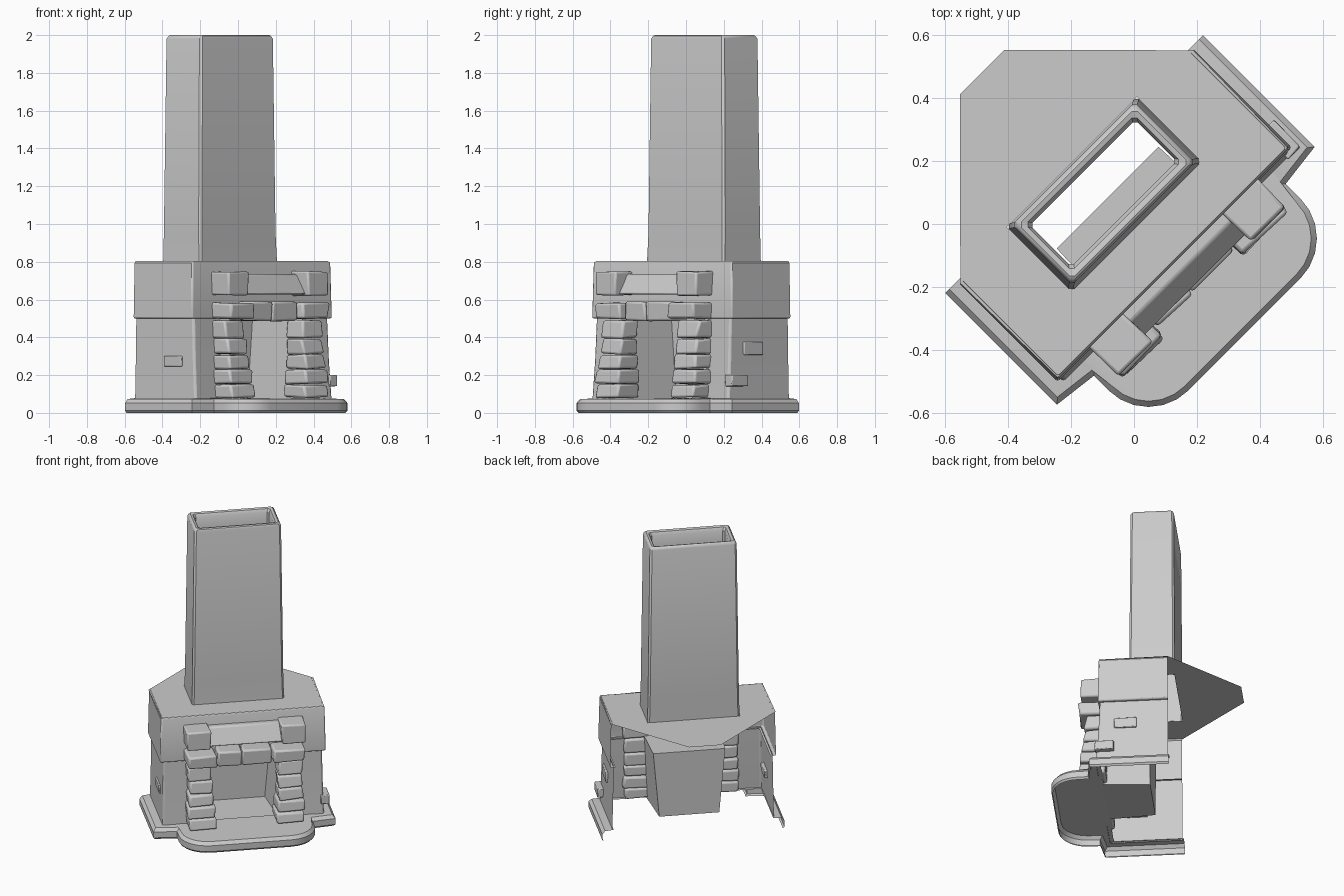
import bpy, bmesh, math, random
from mathutils import Vector

if "Cube" in bpy.data.objects:
    bpy.data.objects.remove(bpy.data.objects["Cube"])

random.seed(4)
R2 = math.sqrt(2)


def P(u, v, z):
    # u = along the fireplace front, v = outward from it; the front faces (1,-1)
    return ((u + v) / R2, (u - v) / R2, z)


def make(name, pts, faces, bevel=0.0, segs=2):
    bm = bmesh.new()
    vs = [bm.verts.new(P(*p)) for p in pts]
    for f in faces:
        bm.faces.new([vs[i] for i in f])
    bmesh.ops.remove_doubles(bm, verts=bm.verts, dist=1e-5)
    bmesh.ops.recalc_face_normals(bm, faces=bm.faces)
    me = bpy.data.meshes.new(name)
    bm.to_mesh(me)
    bm.free()
    ob = bpy.data.objects.new(name, me)
    bpy.context.collection.objects.link(ob)
    bpy.ops.object.select_all(action='DESELECT')
    ob.select_set(True)
    bpy.context.view_layer.objects.active = ob
    bpy.ops.object.shade_smooth_by_angle(angle=math.radians(35))
    if bevel:
        m = ob.modifiers.new("soft_edges", 'BEVEL')
        m.width, m.segments, m.limit_method = bevel, segs, 'ANGLE'
        m.angle_limit = math.radians(40)
    return ob


def loft(name, rings, closed=False, bevel=0.0):
    n = len(rings[0])
    pts = [p for r in rings for p in r]
    faces = []
    for k in range(len(rings) - 1):
        for i in range(n if closed else n - 1):
            j = (i + 1) % n
            faces.append((k * n + i, k * n + j, (k + 1) * n + j, (k + 1) * n + i))
    return make(name, pts, faces, bevel)


BOX = [(0, 1, 2, 3), (7, 6, 5, 4), (0, 4, 5, 1), (1, 5, 6, 2), (2, 6, 7, 3), (3, 7, 4, 0)]


def stone(name, u0, u1, v0, v1, z0, z1, jit=0.008, bevel=0.012, lean=0.0):
    # rough-cut block; lean pulls the top of the front face back
    j = lambda: random.uniform(-jit, jit)
    pts = []
    for z, vf in ((z0, v1), (z1, v1 - lean)):
        pts += [(u0 + j(), v0, z + j() * .6), (u1 + j(), v0, z + j() * .6),
                (u1 + j(), vf + j(), z + j() * .6), (u0 + j(), vf + j(), z + j() * .6)]
    return make(name, pts, BOX, bevel)


def inset(path, d):
    # mitred offset of an open (u, v) polyline
    out = []
    for i, p in enumerate(path):
        a, b = Vector(path[max(i - 1, 0)]), Vector(path[min(i + 1, len(path) - 1)])
        p = Vector(p)
        d1 = (p - a).normalized() if i else (b - p).normalized()
        d2 = (b - p).normalized() if i < len(path) - 1 else d1
        n1, n2 = Vector((-d1.y, d1.x)), Vector((-d2.y, d2.x))
        out.append(tuple(p + (n1 + n2) * d / max(1 + n1.dot(n2), .4)))
    return out


# Hearth slab with rounded front corners and side skirts (open shell)
half = [(.577, -.268), (.577, .232), (.43, .25)]
for k in range(7):
    t = math.radians(k * 15)
    half.append((.25 + .18 * math.cos(t), .315 + .18 * math.sin(t)))
path = half + [(-u, v) for u, v in reversed(half)]
small = inset(path, .018)
inner = [(max(-.505, min(.505, u)), min(v, .17)) for u, v in path]
loft("hearth", [[(u, v, 0) for u, v in inset(path, .01)],
                [(u, v, .012) for u, v in path],
                [(u, v, .052) for u, v in path],
                [(u, v, .073) for u, v in small],
                [(u, v, .078) for u, v in inner]])

# Lower side walls, returning to the pillars at the front
for s, side in ((-1, "left"), (1, "right")):
    loft("lower_wall_" + side,
         [[(s * (w), -.258, z), (s * w, v, z), (s * .31, v, z)]
          for w, v, z in ((.512, .195, .07), (.507, .18, .28), (.503, .17, .51))], bevel=.012)

# Hood above the opening, with a turned-in lower lip
loft("hood", [[(-w, -.256, z), (-w, v, z), (w, v, z), (w, -.256, z)]
              for w, v, z in ((.49, .155, .5), (.525, .182, .5), (.518, .177, .793), (.51, .17, .803))],
     bevel=.008)

# Roof reaching back into the room corner, with a hole for the chimney
roof = [(-.515, .173), (.515, .173), (.522, -.256), (.1, -.68), (-.1, -.68), (-.522, -.256),
        (-.285, .008), (.285, .008), (.292, -.278), (-.292, -.278)]
make("hood_roof", [(u, v, .802) for u, v in roof],
     [(0, 1, 7, 6), (1, 2, 8, 7), (2, 3, 8), (3, 4, 9, 8), (4, 5, 9), (5, 0, 6, 9)])


# Hollow chimney with a rounded rim
def tube_ring(w, vf, vb, z, c=.012):
    return [(-w + c, vf, z), (w - c, vf, z), (w, vf - c, z), (w, vb + c, z),
            (w - c, vb, z), (-w + c, vb, z), (-w, vb + c, z), (-w, vf - c, z)]


loft("chimney", [tube_ring(.292, .012, -.28, .8),
                 tube_ring(.288, .005, -.279, .95),
                 tube_ring(.275, -.002, -.272, 1.98),
                 tube_ring(.268, -.008, -.265, 1.995),
                 tube_ring(.26, -.016, -.257, 2.0),
                 tube_ring(.245, -.034, -.242, 1.995),
                 tube_ring(.236, -.045, -.23, 1.975),
                 tube_ring(.236, -.045, -.23, 1.86)], closed=True)

# Firebox, open at the front, narrowing towards the floor
make("firebox",
     [(-.24, .175, .51), (.24, .175, .51), (.228, -.118, .51), (-.228, -.118, .51),
      (-.22, .175, .074), (.22, .175, .074), (.19, -.118, .074), (-.19, -.118, .074)],
     [(0, 1, 2, 3), (7, 6, 5, 4), (1, 5, 6, 2), (2, 6, 7, 3), (3, 7, 4, 0)])

# Stacked stone pillars leaning inward as they rise
levels = [.078, .152, .232, .31, .395, .495]
for s, side in ((-1, "left"), (1, "right")):
    for i in range(5):
        v1 = .325 - .012 * i + random.uniform(-.006, .006)
        a, b = s * (.195 + .004 * i), s * (.362 + random.uniform(-.006, .006))
        stone(f"pillar_stone_{side}_{i}", min(a, b), max(a, b), .15, v1,
              levels[i] + .002, levels[i + 1] - .002, lean=.014)

# Lintel course
us = [-.375, -.185, -.02, .165, .375]
for i in range(4):
    mid = i in (1, 2)
    stone(f"lintel_stone_{i}", us[i] + .003, us[i + 1] - .003, .15, .285 if mid else .315,
          .487 if mid else .498, .588 if mid else .583, jit=.007)

# Mantel: end blocks with a sloped beam between
for s, side in ((-1, "left"), (1, "right")):
    a, b = s * .225, s * .375
    stone("mantel_block_" + side, min(a, b), max(a, b), .165, .302, .622, .748, jit=.005, bevel=.01)
stone("mantel_beam", -.24, .24, .165, .275, .628, .735, jit=.002, bevel=.01, lean=.06)

# Stones showing through the plaster on the side walls
for i, (s, v0, v1, z0, z1) in enumerate([(-1, -.04, .09, .245, .302),
                                         (1, -.06, .08, .308, .375),
                                         (1, .08, .2, .14, .2)]):
    d = .545 if i == 2 else .517
    a, b = s * .49, s * d
    stone(f"wall_stone_{i}", min(a, b), max(a, b), v0, v1, z0, z1, jit=.003, bevel=.005)
